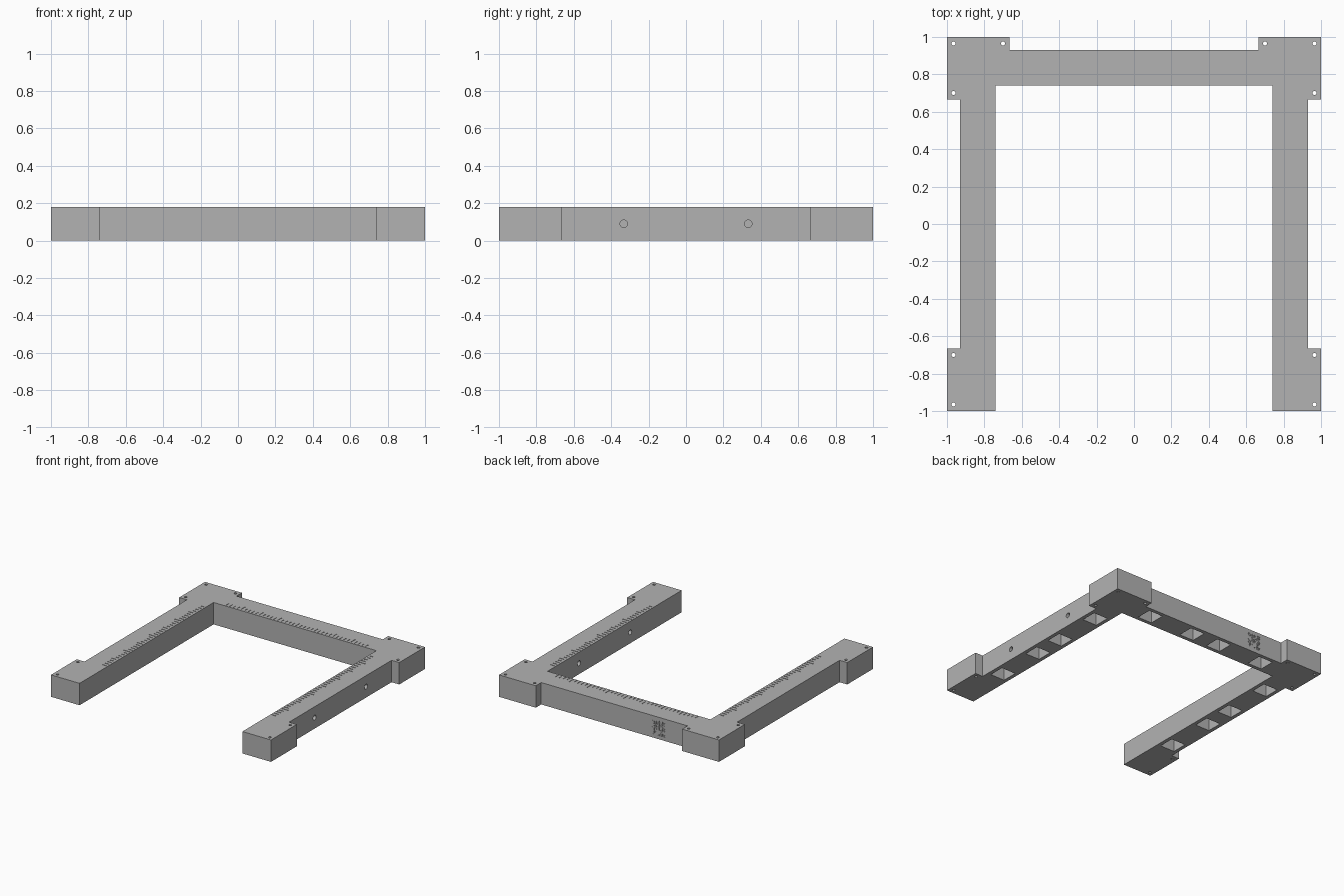
import bpy
import bmesh
import random
from mathutils import Matrix, Vector

if "Cube" in bpy.data.objects:
    bpy.data.objects.remove(bpy.data.objects["Cube"], do_unlink=True)

H = 0.18        # frame height
INNER = 0.74    # inner edge of the bars
OUTER = 0.93    # outer edge of the bars
BLOCK = 0.665   # where corner blocks begin
MID = (INNER + OUTER) / 2

grey = bpy.data.materials.new("grey plastic")
grey.use_nodes = True
colour = (0.45, 0.45, 0.45, 1)
grey.diffuse_color = colour
grey.node_tree.nodes["Principled BSDF"].inputs["Base Color"].default_value = colour


def make_object(name, bm):
    mesh = bpy.data.meshes.new(name)
    bm.to_mesh(mesh)
    bm.free()
    mesh.materials.append(grey)
    obj = bpy.data.objects.new(name, mesh)
    bpy.context.collection.objects.link(obj)
    return obj


def box(bm, centre, size):
    matrix = Matrix.Translation(centre) @ Matrix.Diagonal((*size, 1))
    bmesh.ops.create_cube(bm, size=1, matrix=matrix)


def rod(bm, centre, radius, length, axis="Z"):
    turn = Matrix.Rotation(1.5707963, 4, "Y") if axis == "X" else Matrix()
    bmesh.ops.create_cone(bm, cap_ends=True, segments=20, radius1=radius, radius2=radius,
                          depth=length, matrix=Matrix.Translation(centre) @ turn)


def cut(target, name, bm):
    cutter = make_object(name, bm)
    cutter.hide_render = True
    mod = target.modifiers.new(name, "BOOLEAN")
    mod.operation = "DIFFERENCE"
    mod.solver = "EXACT"
    mod.object = cutter
    graph = bpy.context.evaluated_depsgraph_get()
    result = bpy.data.meshes.new_from_object(target.evaluated_get(graph))
    target.modifiers.clear()
    target.data = result
    bpy.data.objects.remove(cutter, do_unlink=True)


# U-shaped frame with corner blocks: half outline, mirrored and extruded
half = [(BLOCK, OUTER), (BLOCK, 1), (1, 1), (1, BLOCK), (OUTER, BLOCK),
        (OUTER, -BLOCK), (1, -BLOCK), (1, -1), (INNER, -1), (INNER, INNER)]
outline = half + [(-x, y) for x, y in reversed(half)]
bm = bmesh.new()
base = bm.faces.new([bm.verts.new((x, y, 0)) for x, y in outline])
top = bmesh.ops.extrude_face_region(bm, geom=[base])["geom"]
bmesh.ops.translate(bm, vec=Vector((0, 0, H)),
                    verts=[v for v in top if isinstance(v, bmesh.types.BMVert)])
bmesh.ops.recalc_face_normals(bm, faces=bm.faces)
frame = make_object("u_frame", bm)

# Square pockets under the three bars
bm = bmesh.new()
for along in (-0.54, -0.13, 0.13, 0.54):
    for x, y in ((MID, along), (-MID, along), (along, MID)):
        box(bm, (x, y, 0.05), (0.13, 0.13, 0.2))
cut(frame, "pocket_cutter", bm)

# Screw holes in the blocks and two cross holes in the left bar
bm = bmesh.new()
for side in (-1, 1):
    for x, y in ((0.965, 0.965), (0.70, 0.965), (0.965, 0.70), (0.965, -0.70), (0.965, -0.965)):
        rod(bm, (side * x, y, H / 2), 0.011, 0.3)
    rod(bm, (MID, side * 0.333, H / 2), 0.02, 0.4, "X")
cut(frame, "hole_cutter", bm)

# Engraved ruler ticks along the inner edges
bm = bmesh.new()
for i in range(-19, 20):
    along = i / 30
    length = 0.055 if i % 5 == 0 else 0.035
    reach = INNER + 0.012 + length / 2
    for side in (-1, 1):
        box(bm, (side * reach, along, H), (length, 0.007, 0.006))
    box(bm, (along, reach, H), (0.007, length, 0.006))
cut(frame, "tick_cutter", bm)

# Shallow chequered panel on the back face
random.seed(4)
bm = bmesh.new()
cell = 0.011
for row in range(11):
    for col in range(11):
        if random.random() < 0.5:
            box(bm, (-0.4 + (col - 5) * cell, OUTER, H / 2 + (row - 5) * cell),
                (cell * 0.85, 0.006, cell * 0.85))
cut(frame, "panel_cutter", bm)
